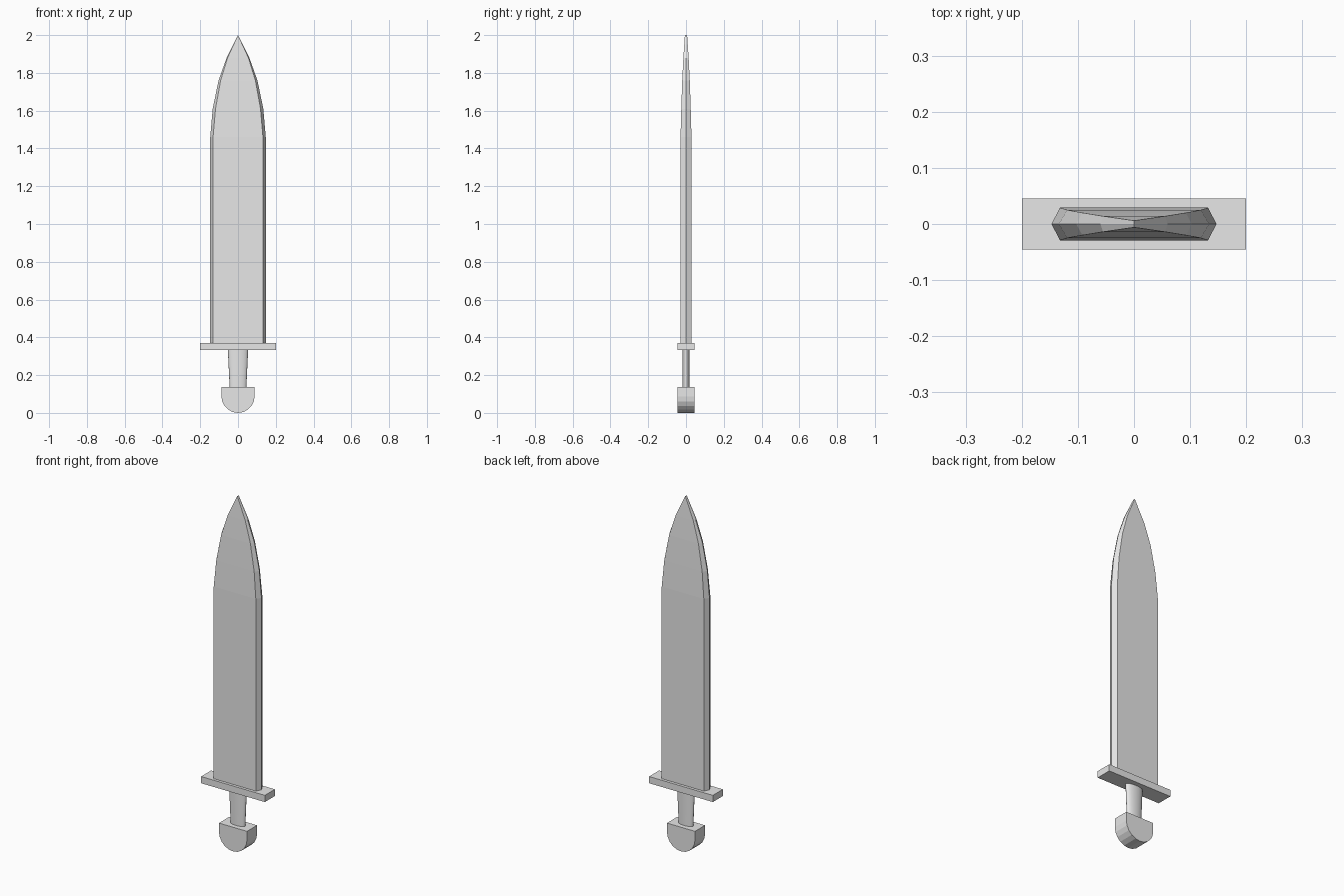
import bpy
import bmesh
import math

cube = bpy.data.objects.get("Cube")
if cube:
    bpy.data.objects.remove(cube, do_unlink=True)

steel = bpy.data.materials.new("light_grey")
steel.use_nodes = True
GREY = (0.8, 0.8, 0.8, 1)
steel.diffuse_color = GREY
steel.node_tree.nodes["Principled BSDF"].inputs["Base Color"].default_value = GREY


def loft(name, rings):
    """Skin a list of equal-length point rings and cap both ends."""
    bm = bmesh.new()
    loops = [[bm.verts.new(p) for p in ring] for ring in rings]
    n = len(loops[0])
    for low, high in zip(loops, loops[1:]):
        for i in range(n):
            j = (i + 1) % n
            bm.faces.new((low[i], low[j], high[j], high[i]))
    bm.faces.new(loops[0][::-1])
    bm.faces.new(loops[-1])
    bmesh.ops.remove_doubles(bm, verts=bm.verts, dist=0.0001)
    bmesh.ops.recalc_face_normals(bm, faces=bm.faces)
    mesh = bpy.data.meshes.new(name)
    bm.to_mesh(mesh)
    bm.free()
    mesh.materials.append(steel)
    obj = bpy.data.objects.new(name, mesh)
    bpy.context.collection.objects.link(obj)
    return obj


def blade_ring(z, edge, flat, thick):
    return [(-edge, 0, z), (-flat, -thick, z), (flat, -thick, z),
            (edge, 0, z), (flat, thick, z), (-flat, thick, z)]


def rect_ring(z, x, y):
    return [(-x, -y, z), (x, -y, z), (x, y, z), (-x, y, z)]


# Blade: height, edge half-width, flat half-width, half-thickness
loft("blade", [blade_ring(*s) for s in (
    (0.36, 0.147, 0.132, 0.029),
    (1.46, 0.147, 0.132, 0.029),
    (1.61, 0.134, 0.119, 0.025),
    (1.76, 0.103, 0.092, 0.02),
    (1.88, 0.06, 0.055, 0.014))]
    + [[(0, y, 2.0) for y in (0, -0.006, -0.006, 0, 0.006, 0.006)]])

# Guard
loft("guard", [rect_ring(0.333, 0.2, 0.045), rect_ring(0.371, 0.2, 0.045)])

# Grip: oval handle widening toward the guard
SIDES = 20
grip = loft("grip", [[(w * math.cos(math.tau * i / SIDES),
                       0.019 * math.sin(math.tau * i / SIDES), z)
                      for i in range(SIDES)]
                     for z, w in ((0.13, 0.044), (0.34, 0.054))])
bpy.context.view_layer.objects.active = grip
grip.select_set(True)
bpy.ops.object.shade_smooth_by_angle(angle=math.radians(50))
grip.select_set(False)

# Pommel: flat-topped half-round block
R, STEPS = 0.088, 10
outline = [(R, 0.137), (-R, 0.137)] + [
    (-R * math.cos(math.pi * i / STEPS), R - R * math.sin(math.pi * i / STEPS))
    for i in range(STEPS + 1)]
loft("pommel", [[(x, y, z) for x, z in outline] for y in (-0.045, 0.045)])
